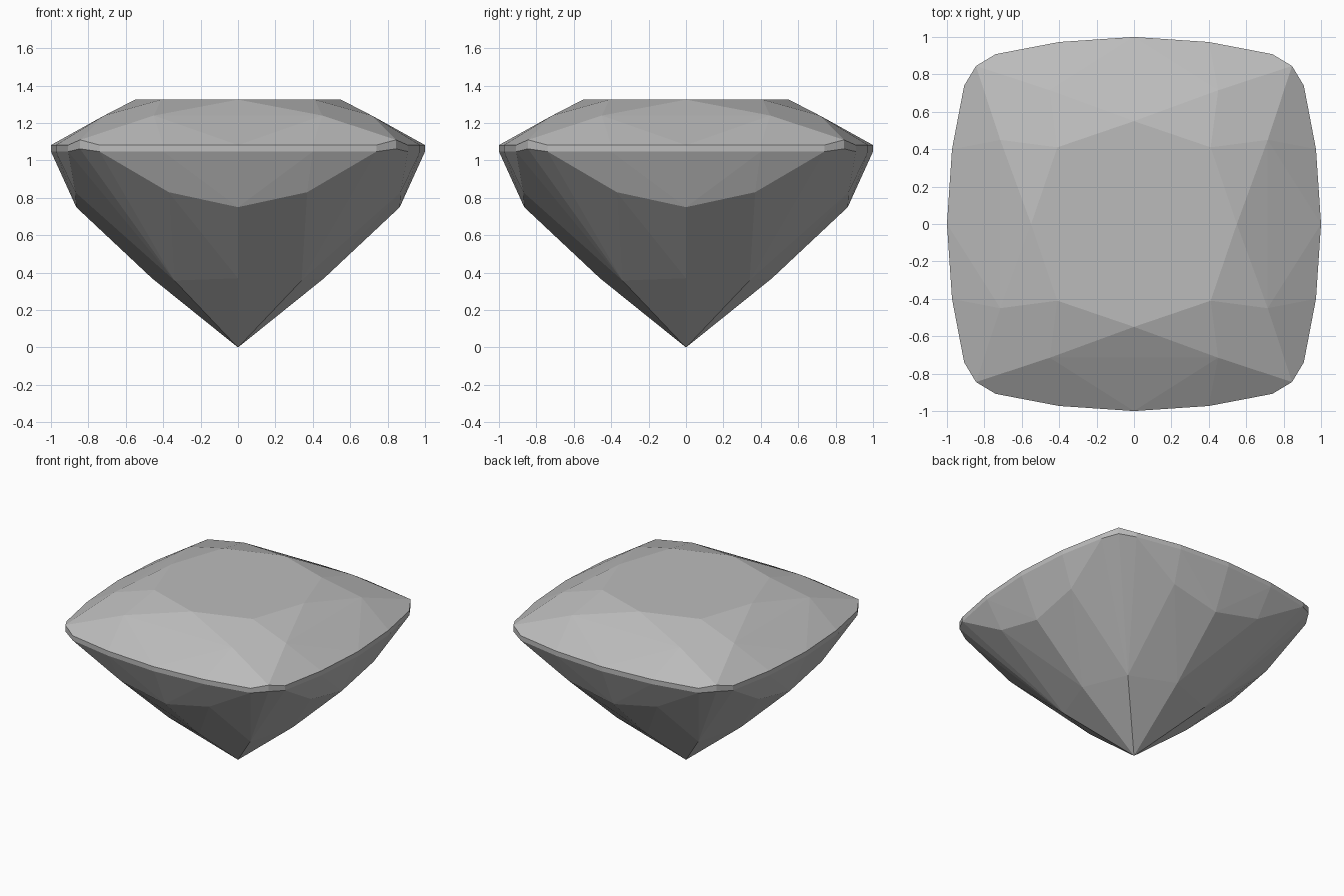
import bpy, bmesh, math
from mathutils import Vector, Matrix

cube = bpy.data.objects.get("Cube")
if cube:
    bpy.data.objects.remove(cube, do_unlink=True)

mat = bpy.data.materials.new("grey_crystal")
mat.use_nodes = True
colour = (0.5, 0.5, 0.5, 1)
mat.diffuse_color = colour
mat.node_tree.nodes["Principled BSDF"].inputs["Base Color"].default_value = colour


def symmetric(points):
    """Repeat points over four quarter turns and a mirror, without doubles."""
    found = set()
    for x, y, z in points:
        for mirror in (1, -1):
            for turn in range(4):
                p = Matrix.Rotation(turn * math.pi / 2, 3, "Z") @ Vector((x * mirror, y, z))
                found.add(tuple(round(c, 4) + 0.0 for c in p))
    return sorted(found)


# Cushion outline: side middle, shoulder, corner start, corner tip
outline = [(0, 1), (0.4, 0.973), (0.74, 0.908), (0.845, 0.845)]
girdle_top = [(x, y, 1.11 if x == y else 1.082) for x, y in outline]
girdle_bottom = [(x, y, 1.062 if x == y else 1.047) for x, y in outline]

# Flat table and star points of the crown
crown = [(0, 0.55, 1.325), (0.41, 0.41, 1.325), (0.45, 0.715, 1.24)]

# Break points of the pavilion and its pointed tip
pavilion = [(0, 0.865, 0.75), (0.37, 0.87, 0.83),
            (0, 0.46, 0.37), (0.34, 0.34, 0.358), (0, 0, 0)]

# The cut stone is convex, so its facets are the hull of these points
bm = bmesh.new()
for p in symmetric(crown + girdle_top + girdle_bottom + pavilion):
    bm.verts.new(p)
bmesh.ops.convex_hull(bm, input=bm.verts[:])
bmesh.ops.dissolve_limit(bm, angle_limit=math.radians(1.5),
                         verts=bm.verts[:], edges=bm.edges[:])
bmesh.ops.recalc_face_normals(bm, faces=bm.faces[:])

mesh = bpy.data.meshes.new("cut_gem")
bm.to_mesh(mesh)
bm.free()
mesh.materials.append(mat)
gem = bpy.data.objects.new("cut_gem", mesh)
bpy.context.collection.objects.link(gem)
